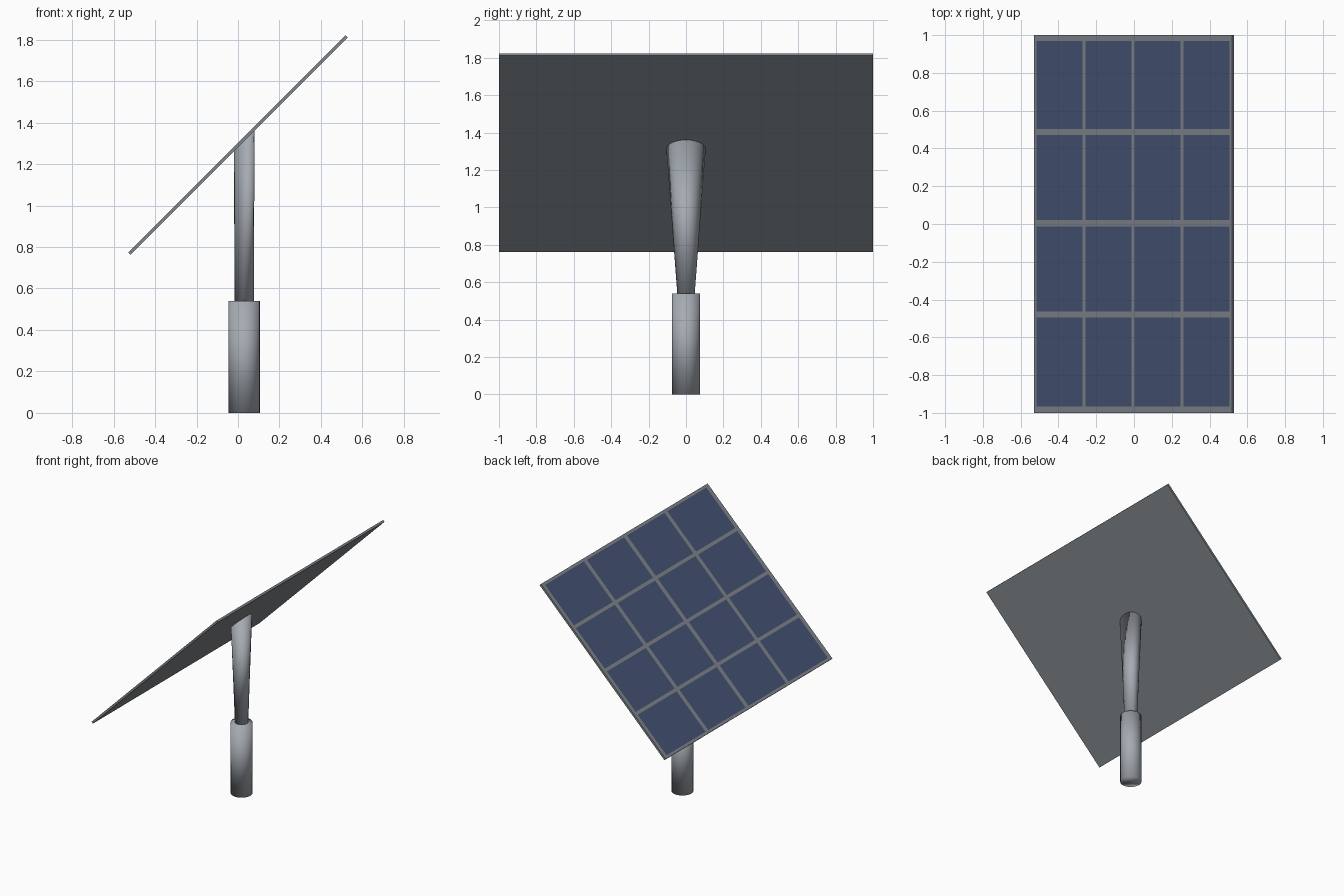
import bpy, bmesh
from math import cos, sin, pi, radians
from mathutils import Matrix

if "Cube" in bpy.data.objects:
    bpy.data.objects.remove(bpy.data.objects["Cube"])

SEG = 32
POST_X = 0.03
PANEL_Z = 1.292
THICK = 0.016
SLOPE = 1.483


def material(name, color):
    mat = bpy.data.materials.new(name)
    mat.diffuse_color = (*color, 1)
    mat.use_nodes = True
    mat.node_tree.nodes["Principled BSDF"].inputs["Base Color"].default_value = mat.diffuse_color
    return mat


STEEL = material("steel_grey", (0.38, 0.41, 0.45))
FRAME = material("frame_grey", (0.22, 0.24, 0.265))
CELL = material("cell_blue", (0.06, 0.087, 0.178))


def finish(name, bm, materials, smooth=False):
    bmesh.ops.recalc_face_normals(bm, faces=bm.faces)
    for f in bm.faces:
        f.smooth = smooth
    mesh = bpy.data.meshes.new(name)
    bm.to_mesh(mesh)
    bm.free()
    for mat in materials:
        mesh.materials.append(mat)
    obj = bpy.data.objects.new(name, mesh)
    bpy.context.collection.objects.link(obj)
    return obj


def post(name, bottom, top, height):
    """Loft between two ellipses; height(x) gives the z of the top rim."""
    bm = bmesh.new()
    rings = []
    for rx, ry, zf in ((*bottom[:2], lambda x: bottom[2]), (*top, height)):
        ring = []
        for i in range(SEG):
            a = 2 * pi * i / SEG
            x = POST_X + rx * cos(a)
            ring.append(bm.verts.new((x, ry * sin(a), zf(x))))
        rings.append(ring)
        bm.faces.new(ring)
    for i in range(SEG):
        j = (i + 1) % SEG
        bm.faces.new((rings[0][i], rings[0][j], rings[1][j], rings[1][i]))
    return finish(name, bm, [STEEL], True)


# Base sleeve and flared upper post, cut to the panel slope
post("base_sleeve", (0.075, 0.075, 0), (0.075, 0.075), lambda x: 0.54)
post("upper_post", (0.046, 0.046, 0.53), (0.05, 0.105),
     lambda x: x + PANEL_Z - THICK * 0.7)


# Panel: slab whose upper face is divided into frame strips and 4 x 4 cells
def breaks(size, margin, gap):
    cell = (size - 2 * margin - 3 * gap) / 4
    out = [-size / 2]
    for i in range(4):
        start = -size / 2 + margin + i * (cell + gap)
        out += [start, start + cell]
    return out + [size / 2]


us = breaks(SLOPE, 0.02, 0.024)
vs = [-1, -0.965, -0.495, -0.463, -0.013, 0.022, 0.47, 0.503, 0.97, 1]
bm = bmesh.new()
grid = [[bm.verts.new((u, v, THICK / 2)) for v in vs] for u in us]
for i in range(len(us) - 1):
    for j in range(len(vs) - 1):
        f = bm.faces.new((grid[i][j], grid[i + 1][j],
                          grid[i + 1][j + 1], grid[i][j + 1]))
        f.material_index = int(i % 2 and j % 2)
rim = ([r[0] for r in grid] + grid[-1][1:] + [r[-1] for r in grid[-2::-1]]
       + grid[0][-2:0:-1])
low = [bm.verts.new((p.co.x, p.co.y, -THICK / 2)) for p in rim]
for k in range(len(rim)):
    n = (k + 1) % len(rim)
    bm.faces.new((rim[k], low[k], low[n], rim[n]))
bm.faces.new(low[::-1])
bm.transform(Matrix.Translation((0, 0, PANEL_Z))
             @ Matrix.Rotation(radians(-45), 4, 'Y'))
finish("solar_panel", bm, [FRAME, CELL])
